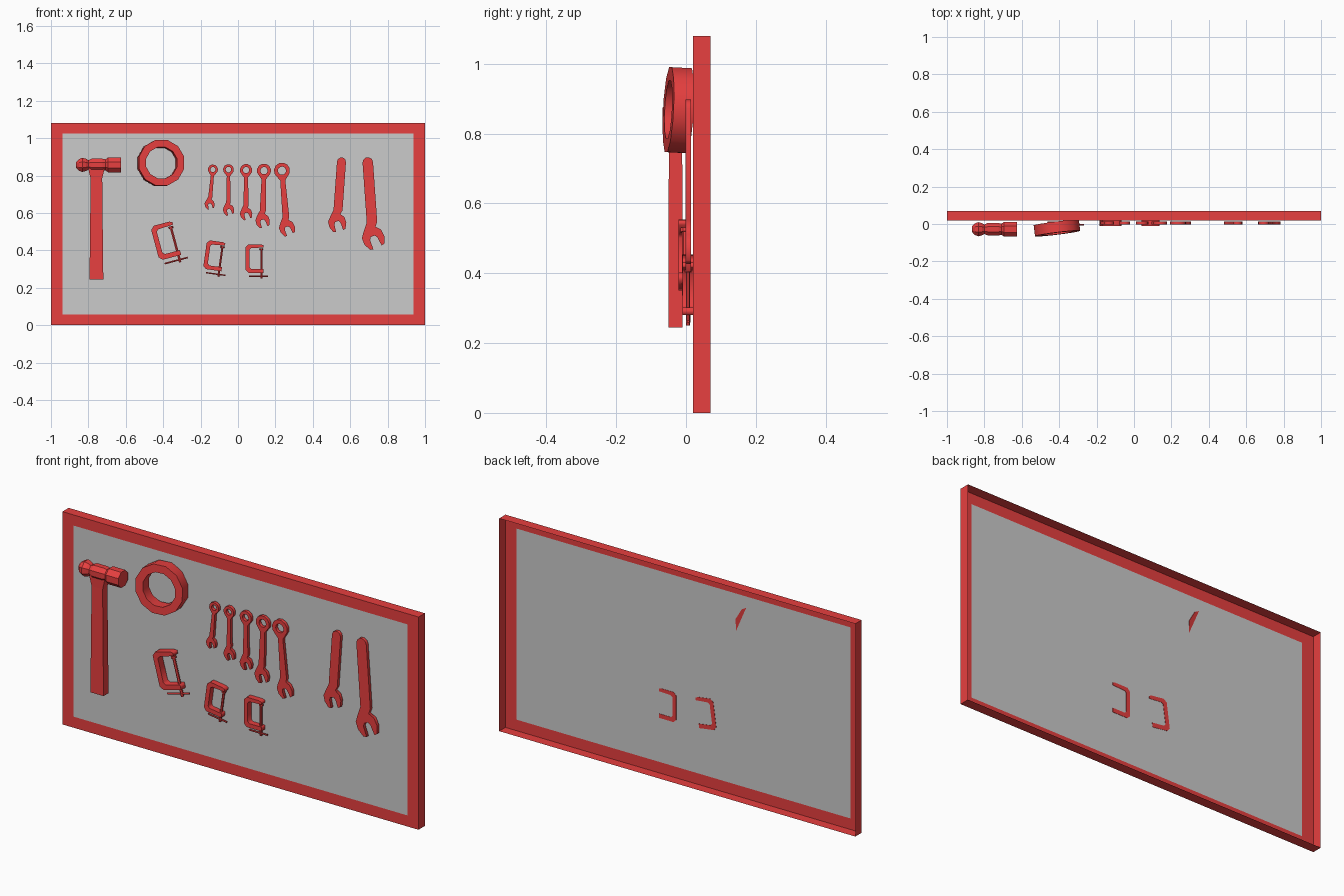
import bpy, bmesh
from math import sin, cos, pi, radians, atan2, hypot
from mathutils import Matrix, Vector

if "Cube" in bpy.data.objects:
    bpy.data.objects.remove(bpy.data.objects["Cube"])

red = bpy.data.materials.new("red_paint")
red.diffuse_color = (0.8, 0.05, 0.05, 1)
red.use_nodes = True
red.node_tree.nodes["Principled BSDF"].inputs["Base Color"].default_value = red.diffuse_color
UPRIGHT = Matrix.Rotation(pi / 2, 4, 'X')      # drawing plane XY -> XZ


def mesh_object(name, bm, matrix=Matrix(), mat=red):
    bmesh.ops.recalc_face_normals(bm, faces=bm.faces)
    me = bpy.data.meshes.new(name)
    bm.to_mesh(me)
    bm.free()
    if mat:
        me.materials.append(mat)
    ob = bpy.data.objects.new(name, me)
    bpy.context.collection.objects.link(ob)
    ob.matrix_world = matrix
    return ob


def loft(name, rings, n, matrix):
    """Closed body along local z from (z, radius_x, radius_y) rings."""
    bm = bmesh.new()
    loops = [[bm.verts.new((rx * cos((i + .5) * 2 * pi / n), ry * sin((i + .5) * 2 * pi / n), z))
              for i in range(n)] for z, rx, ry in rings]
    for a, b in zip(loops, loops[1:]):
        for i in range(n):
            j = (i + 1) % n
            bm.faces.new((a[i], a[j], b[j], b[i]))
    bm.faces.new(loops[0])
    bm.faces.new(loops[-1])
    return mesh_object(name, bm, matrix)


def plate(name, outlines, half, matrix):
    """Flat plate with optional holes, drawn in XZ and extruded along y."""
    cu = bpy.data.curves.new(name, 'CURVE')
    cu.dimensions, cu.fill_mode, cu.extrude = '2D', 'BOTH', half
    for pts in outlines:
        sp = cu.splines.new('POLY')
        sp.points.add(len(pts) - 1)
        for p, (x, y) in zip(sp.points, pts):
            p.co = (x, y, 0, 1)
        sp.use_cyclic_u = True
    cu.materials.append(red)
    ob = bpy.data.objects.new(name, cu)
    bpy.context.collection.objects.link(ob)
    ob.matrix_world = matrix @ UPRIGHT
    bpy.ops.object.select_all(action='DESELECT')
    ob.select_set(True)
    bpy.context.view_layer.objects.active = ob
    bpy.ops.object.convert(target='MESH')
    return ob


def arc(cx, cy, r, a0, a1, n):
    return [(cx + r * cos(radians(a0 + (a1 - a0) * i / n)),
             cy + r * sin(radians(a0 + (a1 - a0) * i / n))) for i in range(n + 1)]


def place(x, y, z, tilt=0.0):
    """tilt > 0 turns the part counter-clockwise as seen from the front."""
    return Matrix.Translation((x, y, z)) @ Matrix.Rotation(-tilt, 4, 'Y')


# Board: thin open-backed frame around a grey panel
def rect(bm, x, z0, z1, y):
    return [bm.verts.new(c) for c in ((-x, y, z0), (x, y, z0), (x, y, z1), (-x, y, z1))]


bm = bmesh.new()
back, front, inner = rect(bm, 1, 0, 1.08, .07), rect(bm, 1, 0, 1.08, .02), rect(bm, .937, .056, 1.026, .02)
for a, b in ((back, front), (front, inner)):
    for i in range(4):
        bm.faces.new((a[i], a[(i + 1) % 4], b[(i + 1) % 4], b[i]))
mesh_object("board_frame", bm)
bm = bmesh.new()
bm.faces.new(rect(bm, .937, .056, 1.026, .02))
mesh_object("board_panel", bm, mat=None)

# Ball-peen hammer
along_x = Matrix.Rotation(pi / 2, 4, 'Y')
loft("hammer_head", [(x, r, r) for x, r in (
    (-.866, .016), (-.85, .034), (-.832, .041), (-.812, .035), (-.8, .027), (-.782, .036),
    (-.725, .036), (-.708, .032), (-.695, .043), (-.625, .043))], 8,
    Matrix.Translation((0, -.028, .857)) @ along_x)
q = 2 ** .5
loft("hammer_handle", [(z, w * q, d * q) for z, w, d in (
    (.245, .037, .02), (.5, .034, .02), (.785, .031, .019), (.83, .042, .02), (.85, .042, .02))], 4,
    Matrix.Translation((-.757, -.03, 0)))

# Tape roll leaning slightly off the board
plate("tape_roll", [arc(0, 0, .126, 15, 345, 11), arc(0, 0, .086, 15, 345, 11)], .029,
      Matrix.Translation((-.412, -.022, .867)) @ Matrix.Rotation(radians(7), 4, 'Z')
      @ Matrix.Rotation(radians(-3), 4, 'X'))


# Wrenches: angled open jaw, bar, ring or rounded end
JAW = [(.6, .8), (.97, .35), (1, -.3), (.72, -.95), (.42, -1.02), (.36, -.15), (.2, .1)]


def wrench(name, end, jaw, head_r, half_w, ring_r=0.0):
    dx, dz = end[0] - jaw[0], end[1] - jaw[1]
    length, tilt = hypot(dx, dz), atan2(-dx, dz)
    turn = Matrix.Rotation(radians(20), 2)
    half = JAW[::-1]
    side = [turn @ Vector(p) * head_r for p in
            [(-x, y) for x, y in JAW] + half]
    pts = [(-half_w, head_r * 1.4)] + [tuple(p) for p in side] + [(half_w, head_r * 1.4)]
    if ring_r:
        base = length - ring_r * 1.2
        pts += [(half_w * .75, base)] + arc(0, length, ring_r, -50, 230, 9) + [(-half_w * .75, base)]
        loops = [pts, arc(0, length, ring_r * .52, 0, 324, 9)]
    else:
        loops = [pts + arc(0, length - half_w, half_w, 0, 180, 5)]
    plate(name, loops, .008, place(jaw[0], .006, jaw[1], tilt))


for i, (end, jaw, head_r, half_w, ring_r) in enumerate((
        ((-.134, .832), (-.152, .648), .026, .011, .027),
        ((-.051, .832), (-.051, .618), .029, .012, .029),
        ((.043, .829), (.043, .597), .032, .014, .033),
        ((.139, .826), (.131, .56), .037, .016, .038),
        ((.235, .826), (.261, .522), .041, .018, .043))):
    wrench(f"ring_wrench_{i + 1}", end, jaw, head_r, half_w, ring_r)
wrench("open_wrench_small", (.555, .897), (.53, .55), .047, .024)
wrench("open_wrench_large", (.692, .898), (.722, .47), .058, .028)


# C-clamps: frame, screw, foot pad, cross handle
def clamp(n, x, y, z, s, tilt, half):
    m = place(x, y, z, tilt) @ Matrix.Diagonal((s, s, s, 1))
    plate(f"clamp_frame_{n}", [[(.1, 0), (.64, 0), (.64, .14), (.2, .14), (.14, .2), (.14, .82), (.2, .87),
                                (.64, .89), (.64, .97), (.55, 1), (.1, 1), (0, .9), (0, .1)]], half / s, m)
    loft(f"clamp_screw_{n}", [(-.2, .04, .04), (.8, .04, .04)], 6, m @ Matrix.Translation((.56, 0, 0)))
    loft(f"clamp_pad_{n}", [(.8, .07, .07), (.86, .07, .07)], 8, m @ Matrix.Translation((.56, 0, 0)))
    loft(f"clamp_handle_{n}", [(.12, .027, .027), (.8, .027, .027)], 6,
         m @ Matrix.Translation((0, 0, -.12)) @ along_x)


clamp(1, -.42, -.004, .345, .188, radians(15), .018)
clamp(2, -.187, .006, .302, .155, radians(-8), .0155)
clamp(3, .04, .006, .28, .152, 0, .0155)
